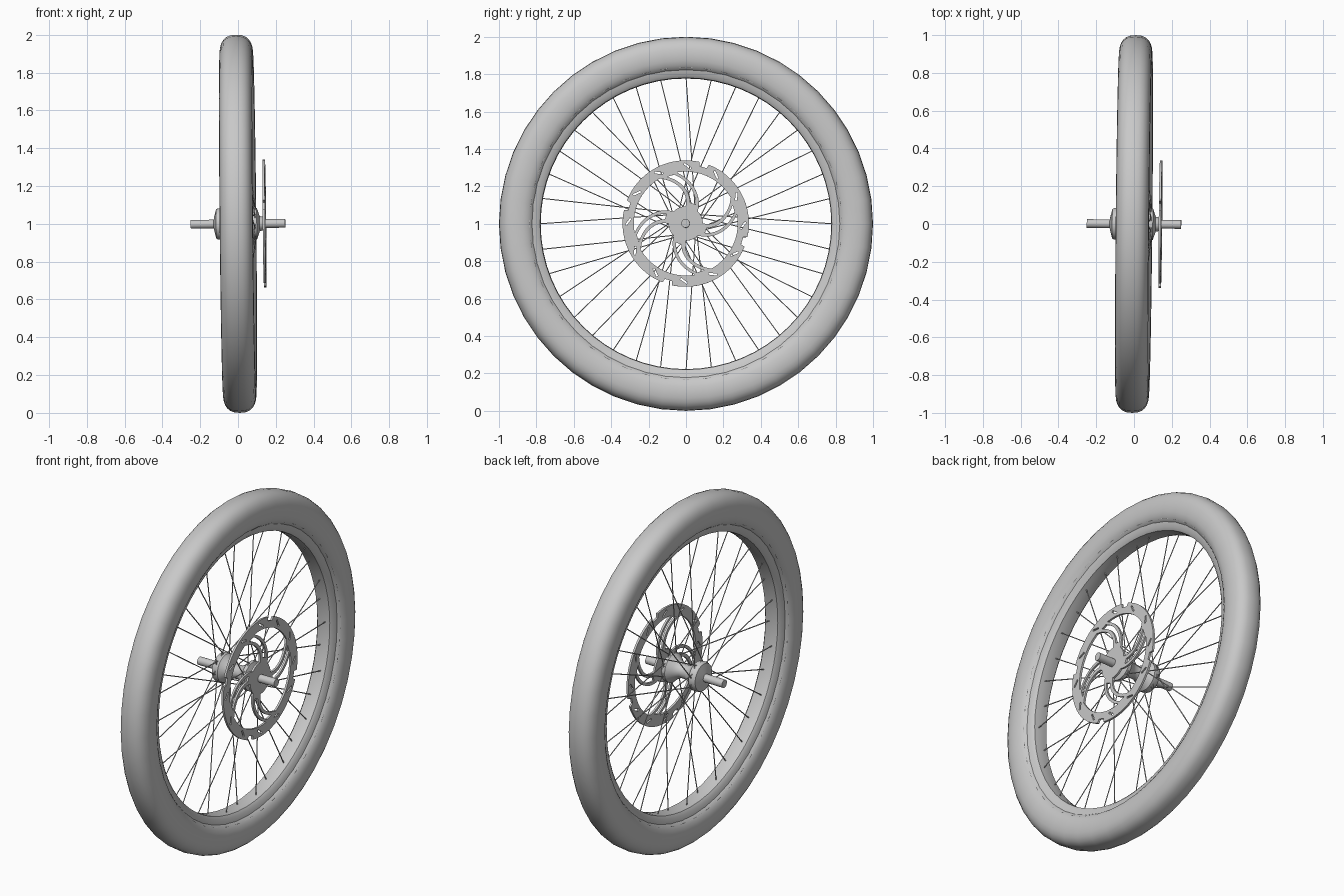
import bpy, bmesh
from math import pi, sin, cos, radians, copysign
from mathutils import Matrix, Vector

cube = bpy.data.objects.get("Cube")
if cube:
    bpy.data.objects.remove(cube)

grey = bpy.data.materials.new("plain_grey")
grey.use_nodes = True
grey.diffuse_color = (0.58, 0.58, 0.58, 1)
grey.node_tree.nodes["Principled BSDF"].inputs["Base Color"].default_value = (0.58, 0.58, 0.58, 1)

# Parts are built around local z; this frame lays z along x with a slight lean
AXIS_TO_X = Matrix(((0, 0, 1), (1, 0, 0), (0, 1, 0))).to_4x4()
FRAME = (Matrix.Translation((0, 0, 1)) @ Matrix.Rotation(-0.01, 4, 'Z')
         @ Matrix.Rotation(-0.01, 4, 'Y') @ AXIS_TO_X)


def polar(r, a, z=0.0):
    return Vector((r * cos(a), r * sin(a), z))


def finish(obj, angle=35):
    obj.data.materials.append(grey)
    obj.matrix_world = FRAME
    bpy.ops.object.select_all(action='DESELECT')
    obj.select_set(True)
    bpy.context.view_layer.objects.active = obj
    bpy.ops.object.shade_smooth_by_angle(angle=radians(angle))


def add_mesh(name, bm, angle=35):
    bmesh.ops.recalc_face_normals(bm, faces=bm.faces)
    mesh = bpy.data.meshes.new(name)
    bm.to_mesh(mesh)
    bm.free()
    obj = bpy.data.objects.new(name, mesh)
    bpy.context.collection.objects.link(obj)
    finish(obj, angle)


def revolve(name, profile, steps, angle=35, closed=True):
    """Spin (radius, z) points around local z."""
    bm = bmesh.new()
    verts = [bm.verts.new((r, 0, z)) for r, z in profile]
    edges = [bm.edges.new(pair) for pair in zip(verts, verts[1:])]
    if closed:
        edges.append(bm.edges.new((verts[-1], verts[0])))
    bmesh.ops.spin(bm, geom=verts + edges, cent=(0, 0, 0), axis=(0, 0, 1),
                   angle=2 * pi, steps=steps, use_duplicate=False)
    bmesh.ops.remove_doubles(bm, verts=bm.verts, dist=0.0005)
    add_mesh(name, bm, angle)


# Tyre: squarish rounded section
tyre = []
for i in range(24):
    c, s = cos(2 * pi * i / 24), sin(2 * pi * i / 24)
    tyre.append((0.903 + 0.097 * copysign(abs(c) ** 0.85, c),
                 0.088 * copysign(abs(s) ** 0.8, s)))
revolve("tyre", tyre, 48, 50)

# Rim: stepped channel under the tyre
half_rim = [(0.87, 0.074), (0.835, 0.07), (0.825, 0.058), (0.795, 0.052), (0.78, 0.04), (0.777, 0.015)]
revolve("rim", half_rim + [(r, -z) for r, z in reversed(half_rim)], 64, 30)

# Axle and spool-shaped hub
revolve("axle", [(0, -0.25), (0.023, -0.25), (0.023, 0.25), (0, 0.25)], 20, closed=False)
revolve("hub", [(0.015, -0.13), (0.04, -0.125), (0.078, -0.115), (0.083, -0.105),
                (0.083, -0.075), (0.055, -0.05), (0.04, -0.02), (0.038, 0.02),
                (0.055, 0.05), (0.083, 0.08), (0.083, 0.1), (0.04, 0.115),
                (0.035, 0.135), (0.015, 0.135)], 32)

# Spokes: alternate between the flanges, crossing in pairs
spokes = bmesh.new()
COUNT = 36
for i in range(COUNT):
    a = pi / 2 + 2 * pi * i / COUNT
    side = 1 if i % 2 else -1
    lean = radians(42) * (1 if (i // 2) % 2 else -1)
    start = polar(0.074, a + lean, 0.092 * side)
    end = polar(0.785, a, 0.012 * side)
    way = end - start
    place = Matrix.Translation((start + end) / 2) @ way.to_track_quat('Z', 'Y').to_matrix().to_4x4()
    bmesh.ops.create_cone(spokes, cap_ends=True, segments=6, radius1=0.003, radius2=0.003,
                          depth=way.length, matrix=place)
add_mesh("spokes", spokes)

# Brake disc: flat outline with cut windows, arm slits and vent slots
disc = bpy.data.curves.new("brake_disc", 'CURVE')
disc.dimensions = '2D'
disc.fill_mode = 'BOTH'
disc.extrude = 0.006


def add_loop(points):
    spline = disc.splines.new('POLY')
    spline.points.add(len(points) - 1)
    for point, co in zip(spline.points, points):
        point.co = (co.x, co.y, 0, 1)
    spline.use_cyclic_u = True


ROOT, TIP = 0.092, 0.278
QUARTER = pi / 2


def arm_angle(t):
    """Sweep of an arm from its root (t=0) to its tip (t=1)."""
    return radians(68 + 42 * t ** 1.3)


def half_width(t):
    return (0.036 + 0.012 * t * t) / (ROOT + (TIP - ROOT) * t)


def arm_edge(side, scale=1.0, t0=0.0, t1=1.0, n=10):
    points = []
    for i in range(n + 1):
        t = t0 + (t1 - t0) * i / n
        points.append((ROOT + (TIP - ROOT) * t, arm_angle(t) + side * scale * half_width(t)))
    return points


def arc(r, a0, a1, n=10):
    return [(r, a0 + (a1 - a0) * i / n) for i in range(1, n)]


# Outer edge with four notches
outline = []
for k in range(4):
    notch = radians(73) + k * QUARTER
    w = radians(4.5)
    outline += [polar(0.338, notch - w), polar(0.316, notch - w * 0.8),
                polar(0.316, notch + w * 0.8)]
    outline += [polar(0.338, notch + w + (QUARTER - 2 * w) * i / 16) for i in range(16)]
add_loop(outline)

for k in range(4):
    turn = k * QUARTER
    # Large window between this arm and the next
    near = arm_edge(1)
    far = [(r, a + QUARTER) for r, a in arm_edge(-1)]
    window = (near + arc(TIP, near[-1][1], far[-1][1]) + far[::-1]
              + arc(ROOT, far[0][1], near[0][1], 4))
    add_loop([polar(r, a + turn) for r, a in window])
    # Slit that splits the arm into two blades
    slit = arm_edge(1, 0.42, 0.12, 0.95) + arm_edge(-1, 0.42, 0.12, 0.95)[::-1]
    add_loop([polar(r, a + turn) for r, a in slit])

# Slanted vent slots
for k in range(12):
    a = radians(88 + 30 * k)
    start, end = polar(0.295, a - 0.06), polar(0.32, a + 0.06)
    across = (end - start).cross(Vector((0, 0, 1))).normalized() * 0.005
    add_loop([start - across, start + across, end + across, end - across])

disc_curve = bpy.data.objects.new("brake_disc_outline", disc)
bpy.context.collection.objects.link(disc_curve)
bpy.context.view_layer.update()
graph = bpy.context.evaluated_depsgraph_get()
disc_mesh = bpy.data.meshes.new_from_object(disc_curve.evaluated_get(graph))
bpy.data.objects.remove(disc_curve)
disc_mesh.transform(Matrix.Translation((0, 0, 0.14)))
disc_mesh.materials.clear()
brake_disc = bpy.data.objects.new("brake_disc", disc_mesh)
bpy.context.collection.objects.link(brake_disc)
finish(brake_disc)
